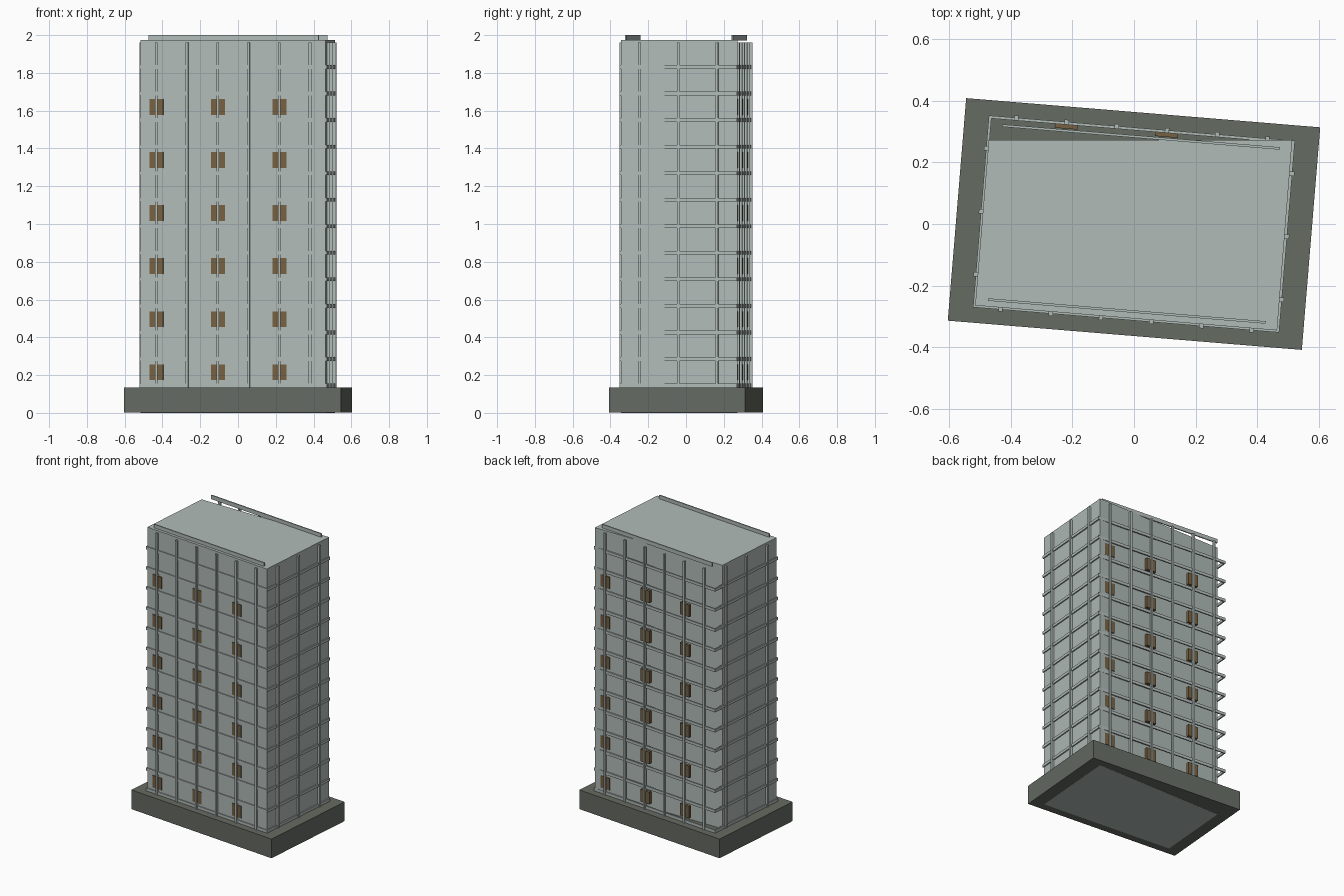
import bpy, bmesh, math
from mathutils import Matrix

old = bpy.data.objects.get("Cube")
if old:
    bpy.data.objects.remove(old, do_unlink=True)

TURN = Matrix.Rotation(math.radians(-4.72), 4, 'Z')
HALF_W, HALF_D = 0.491, 0.305      # facade rectangle
FLOOR = 0.1405                     # storey height


def material(name, rgb):
    m = bpy.data.materials.new(name)
    m.use_nodes = True
    m.diffuse_color = (*rgb, 1)
    bsdf = m.node_tree.nodes["Principled BSDF"]
    bsdf.inputs["Base Color"].default_value = (*rgb, 1)
    bsdf.inputs["Roughness"].default_value = 0.8
    return m


concrete = material("pale concrete", (0.44, 0.50, 0.475))
stone = material("dark stone", (0.13, 0.145, 0.122))
timber = material("brown panel", (0.18, 0.117, 0.054))


def finish(name, bm, mat, matrix=TURN):
    bmesh.ops.recalc_face_normals(bm, faces=bm.faces)
    me = bpy.data.meshes.new(name)
    bm.to_mesh(me)
    bm.free()
    me.materials.append(mat)
    me.transform(matrix)
    ob = bpy.data.objects.new(name, me)
    bpy.context.collection.objects.link(ob)
    return ob


def box(bm, x0, x1, y0, y1, z0, z1):
    size = Matrix.Diagonal((x1 - x0, y1 - y0, z1 - z0, 1))
    place = Matrix.Translation(((x0 + x1) / 2, (y0 + y1) / 2, (z0 + z1) / 2))
    bmesh.ops.create_cube(bm, size=1, matrix=place @ size)


# Plinth
bm = bmesh.new()
box(bm, -0.576, 0.576, -0.362, 0.362, 0.001, 0.135)
finish("plinth", bm, stone)

# Tower body, whose rear wall runs square to the x axis
bm = bmesh.new()
outline = [(-0.515, -0.264), (0.464, -0.345), (0.513, 0.272), (-0.471, 0.272)]
base = bm.faces.new([bm.verts.new((x, y, 0)) for x, y in outline])
top = bmesh.ops.extrude_face_region(bm, geom=[base])
bmesh.ops.translate(bm, vec=(0, 0, 1.975),
                    verts=[g for g in top["geom"] if isinstance(g, bmesh.types.BMVert)])
finish("tower_body", bm, concrete, Matrix.Identity(4))

# Floor bands: a thin ring around the facade at every storey
bm = bmesh.new()
t = 0.007
for i in range(13):
    z0 = 0.135 + i * FLOOR
    z1 = z0 + 0.02
    for s in (-1, 1):
        y = sorted((s * (HALF_D - 0.002), s * (HALF_D + t)))
        box(bm, -HALF_W - t, HALF_W + t, *y, z0, z1)
        x = sorted((s * (HALF_W - 0.002), s * (HALF_W + t)))
        box(bm, *x, -HALF_D, HALF_D, z0, z1)
finish("floor_bands", bm, concrete)

# Vertical fins on all four sides
bm = bmesh.new()
fin_x = [-0.4085 + i * 0.1634 for i in range(6)]
for s in (-1, 1):
    for u in fin_x:
        y = sorted((s * (HALF_D - 0.002), s * (HALF_D + 0.014)))
        box(bm, u - 0.007, u + 0.007, *y, 0.12, 1.96)
    for v in (-0.205, 0, 0.205):
        x = sorted((s * (HALF_W - 0.002), s * (HALF_W + 0.014)))
        box(bm, *x, v - 0.007, v + 0.007, 0.12, 1.96)
finish("facade_fins", bm, concrete)

# Window panels behind every other fin on the front and rear
for name, s in (("front_windows", -1), ("rear_windows", 1)):
    bm = bmesh.new()
    for u in fin_x[0::2]:
        for row in range(6):
            z = 0.215 + row * 2 * FLOOR
            y = sorted((s * (HALF_D - 0.015), s * (HALF_D + 0.005)))
            box(bm, -s * u - 0.037, -s * u + 0.037, *y, z - 0.042, z + 0.042)
    finish(name, bm, timber)

# Roof rails along the long sides
for name, s in (("front_roof_rail", -1), ("rear_roof_rail", 1)):
    bm = bmesh.new()
    y = sorted((s * 0.279, s * 0.287))
    box(bm, -0.452, 0.452, *y, 1.972, 2.0)
    finish(name, bm, concrete)
